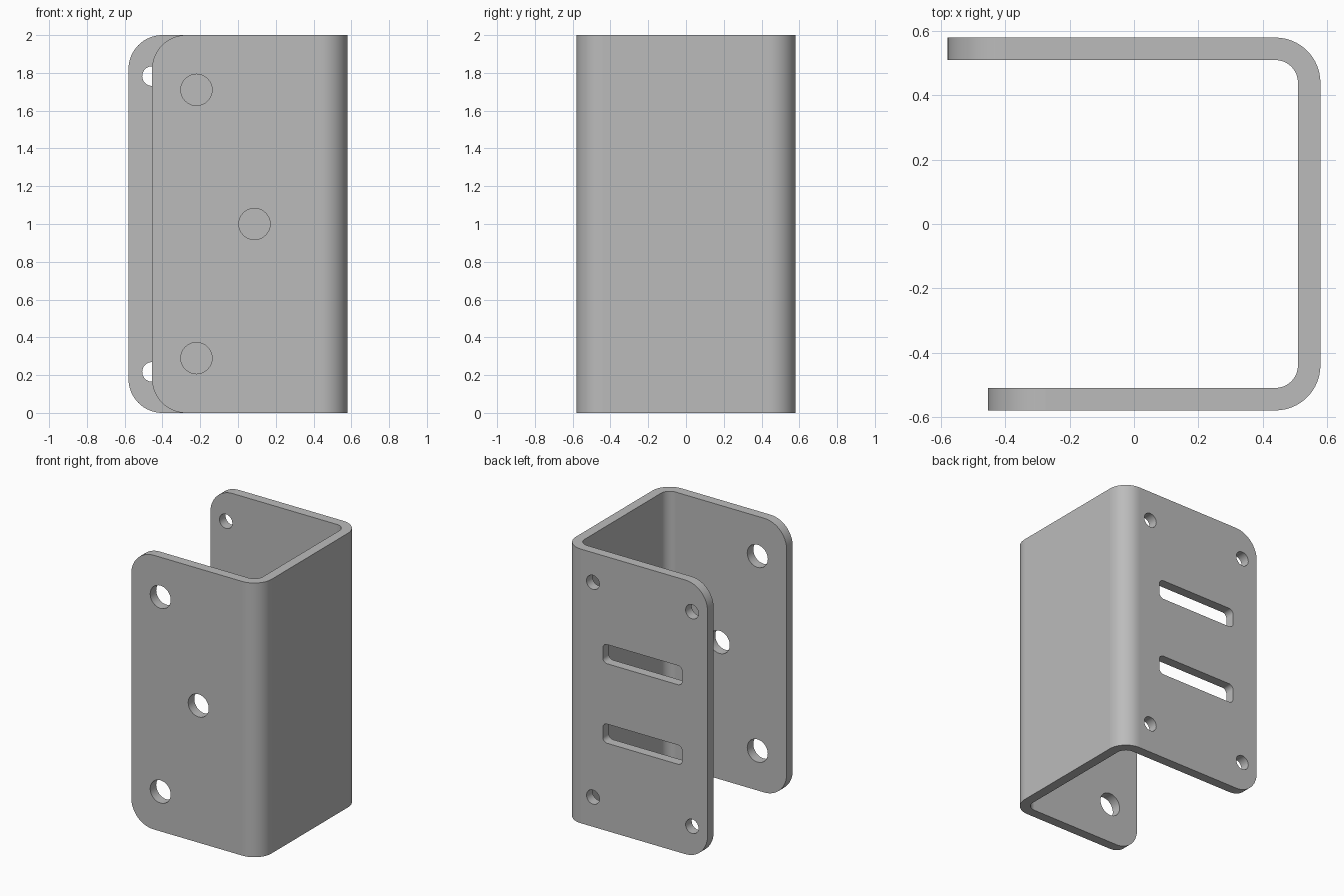
import bpy
import bmesh
from math import pi, cos, sin
from mathutils import Vector

cube = bpy.data.objects.get("Cube")
if cube:
    bpy.data.objects.remove(cube, do_unlink=True)

HALF, THICK, HEIGHT = 0.58, 0.07, 2.0
BEND, CORNER = 0.14, 0.18
FRONT_END, BACK_END = -0.455, -0.58


def arc(cx, cy, r, start, steps=16):
    """Quarter circle, counter-clockwise from the start angle."""
    return [(cx + r * cos(start + pi / 2 * i / steps),
             cy + r * sin(start + pi / 2 * i / steps)) for i in range(steps + 1)]


def extrude(bm, points, offset):
    face = bm.faces.new([bm.verts.new(p) for p in points])
    moved = bmesh.ops.extrude_face_region(bm, geom=[face])["geom"]
    bmesh.ops.translate(bm, vec=offset,
                        verts=[v for v in moved if isinstance(v, bmesh.types.BMVert)])


def make_object(bm, name):
    bmesh.ops.recalc_face_normals(bm, faces=bm.faces)
    mesh = bpy.data.meshes.new(name)
    bm.to_mesh(mesh)
    bm.free()
    obj = bpy.data.objects.new(name, mesh)
    bpy.context.collection.objects.link(obj)
    return obj


# Bent sheet: U-shaped section swept upwards
c, inner = HALF - BEND, HALF - THICK
outside = arc(c, -c, BEND, -pi / 2) + arc(c, c, BEND, 0)
inside = arc(c, -c, BEND - THICK, -pi / 2) + arc(c, c, BEND - THICK, 0)
section = ([(FRONT_END, -HALF)] + outside + [(BACK_END, HALF), (BACK_END, inner)]
           + inside[::-1] + [(FRONT_END, -inner)])
bm = bmesh.new()
extrude(bm, [(x, y, 0) for x, y in section], Vector((0, 0, HEIGHT)))

# Rounded free corners of both flanges
corners = [e for e in bm.edges
           if all(v.co.x < FRONT_END + 0.01 for v in e.verts)
           and abs(e.verts[0].co.z - e.verts[1].co.z) < 0.01]
bmesh.ops.bevel(bm, geom=corners, offset=CORNER, segments=16, profile=0.5,
                affect="EDGES")
bracket = make_object(bm, "bracket")

# Cutter for holes and slots
cut = bmesh.new()


def cut_rounded(x, z, width, height, r, side):
    w, h = width / 2 - r, height / 2 - r
    outline = []
    for i, (sx, sz) in enumerate([(1, 1), (-1, 1), (-1, -1), (1, -1)]):
        outline += arc(x + sx * w, z + sz * h, r, i * pi / 2, 8)
    points = []
    for p in outline:
        if not points or (Vector(p) - Vector(points[-1])).length > 1e-5:
            points.append(p)
    if (Vector(points[0]) - Vector(points[-1])).length < 1e-5:
        points.pop()
    extrude(cut, [(px, side * 0.4, pz) for px, pz in points], Vector((0, side * 0.3, 0)))


for x, z in [(-0.22, 1.71), (0.087, 1.0), (-0.22, 0.29)]:
    cut_rounded(x, z, 0.166, 0.166, 0.083, -1)
for s in (-1, 1):
    for x in (-0.455, 0.345):
        cut_rounded(x, 1 + s * 0.783, 0.104, 0.104, 0.052, 1)
    cut_rounded(-0.055, 1 + s * 0.29, 0.64, 0.14, 0.035, 1)
cutter = make_object(cut, "hole_cutter")
cutter.hide_render = True

mod = bracket.modifiers.new("holes", "BOOLEAN")
mod.object = cutter
mod.operation = "DIFFERENCE"
mod.solver = "EXACT"
bpy.context.view_layer.update()
bracket.data = bpy.data.meshes.new_from_object(
    bracket.evaluated_get(bpy.context.evaluated_depsgraph_get()))
bracket.modifiers.clear()
bpy.data.objects.remove(cutter, do_unlink=True)

# Smooth bends, rounded corners and hole walls; flat plates stay flat
bpy.ops.object.select_all(action="DESELECT")
bracket.select_set(True)
bpy.context.view_layer.objects.active = bracket
bpy.ops.object.shade_smooth_by_angle(angle=pi / 6)
for face in bracket.data.polygons:
    face.use_smooth = max(abs(n) for n in face.normal) < 0.9999

# Plain grey metal
grey = bpy.data.materials.new("grey_metal")
grey.use_nodes = True
colour = (0.5, 0.5, 0.5, 1)
grey.diffuse_color = colour
grey.node_tree.nodes["Principled BSDF"].inputs["Base Color"].default_value = colour
bracket.data.materials.clear()
bracket.data.materials.append(grey)
